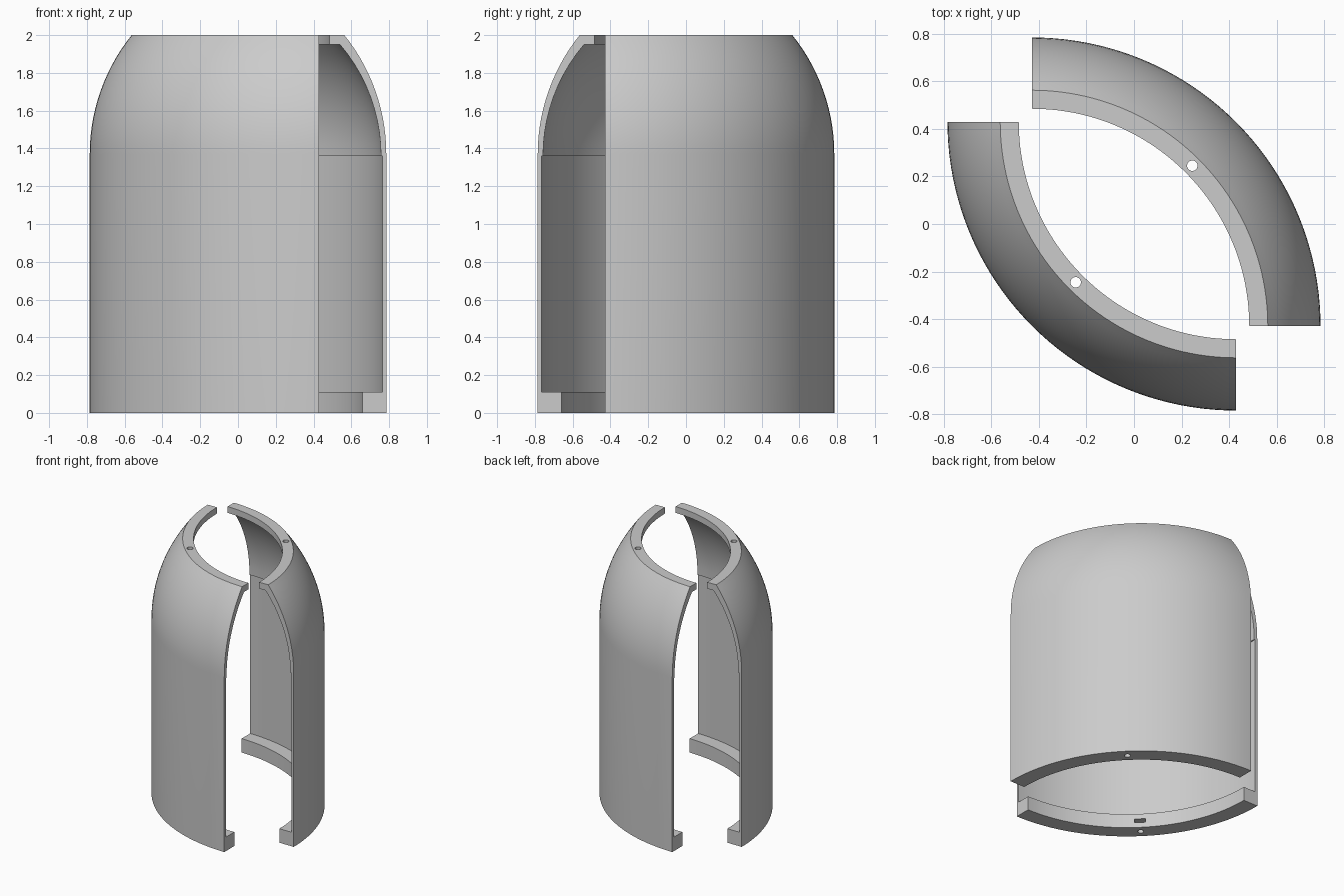
import bpy, bmesh, math
from mathutils import Matrix, Vector

cube = bpy.data.objects.get("Cube")
if cube:
    bpy.data.objects.remove(cube, do_unlink=True)

OFFSET = 0.43      # each shell is a quarter turn about (-OFFSET, -OFFSET)
SEGMENTS = 40

grey = bpy.data.materials.new("plain grey")
grey.use_nodes = True
colour = (0.6, 0.6, 0.6, 1)
grey.diffuse_color = colour
grey.node_tree.nodes["Principled BSDF"].inputs["Base Color"].default_value = colour


def shoulder(x0, z0, x1, z1, steps):
    """Circular arc that leaves (x0, z0) vertically and ends at (x1, z1)."""
    dx, dz = x0 - x1, z1 - z0
    r = (dx * dx + dz * dz) / (2 * dx)
    end = math.asin(dz / r)
    return [(x0 - r + r * math.cos(end * i / steps),
             z0 + r * math.sin(end * i / steps)) for i in range(steps + 1)]


def link(name, bm):
    mesh = bpy.data.meshes.new(name)
    bm.to_mesh(mesh)
    bm.free()
    obj = bpy.data.objects.new(name, mesh)
    bpy.context.collection.objects.link(obj)
    mesh.materials.append(grey)
    return obj


def at_middle(radius, z):
    """Point on the shell's centre line, halfway round the quarter turn."""
    p = radius * math.sqrt(0.5) - OFFSET
    return Matrix.Translation((p, p, z)) @ Matrix.Rotation(math.pi / 4, 4, 'Z')


def pin_cutter(radius, z, depth):
    bm = bmesh.new()
    bmesh.ops.create_cone(bm, cap_ends=True, segments=20, radius1=0.022,
                          radius2=0.022, depth=depth, matrix=at_middle(radius, z))
    return link("pin_hole_cutter", bm)


def slot_cutter(radius, z, size):
    bm = bmesh.new()
    bmesh.ops.create_cube(bm, size=1, matrix=at_middle(radius, z) @ Matrix.Diagonal((*size, 1)))
    return link("slot_cutter", bm)


# Cross-section: foot ring, thin wall, curved shoulder and top lip
profile = [(0.66, 0), (0.785, 0)]
profile += shoulder(0.785, 1.37, 0.563, 2.0, 14)
profile += [(0.485, 2.0), (0.485, 1.95)]
profile += shoulder(0.757, 1.36, 0.54, 1.95, 10)[::-1]
profile += [(0.765, 1.36), (0.765, 0.11), (0.66, 0.11)]


def make_shell(name):
    bm = bmesh.new()
    verts = [bm.verts.new((x, -OFFSET, z)) for x, z in profile]
    edges = [bm.edges.new((a, b)) for a, b in zip(verts, verts[1:] + verts[:1])]
    swept = bmesh.ops.spin(bm, geom=verts + edges, cent=(-OFFSET, -OFFSET, 0),
                           axis=(0, 0, 1), angle=math.pi / 2, steps=SEGMENTS)
    bm.faces.new(verts)
    end = [e for e in swept["geom_last"] if isinstance(e, bmesh.types.BMEdge)]
    bmesh.ops.contextual_create(bm, geom=end)
    bmesh.ops.recalc_face_normals(bm, faces=bm.faces[:])
    shell = link(name, bm)

    # Pin holes in the lip and foot, and the slot in the foot's inner face
    cutters = [pin_cutter(0.955, 1.98, 0.2), pin_cutter(1.15, 0.02, 0.08),
               slot_cutter(1.12, 0.055, (0.13, 0.08, 0.03))]
    bpy.ops.object.select_all(action='DESELECT')
    shell.select_set(True)
    bpy.context.view_layer.objects.active = shell
    for cutter in cutters:
        cutter.hide_render = True
        mod = shell.modifiers.new("cut", 'BOOLEAN')
        mod.operation = 'DIFFERENCE'
        mod.solver = 'EXACT'
        mod.object = cutter
        bpy.ops.object.modifier_apply(modifier=mod.name)
        bpy.data.objects.remove(cutter, do_unlink=True)
    bpy.ops.object.shade_smooth_by_angle(angle=math.radians(25))
    return shell


make_shell("back_shell")
front = make_shell("front_shell")
front.rotation_euler.z = math.pi
